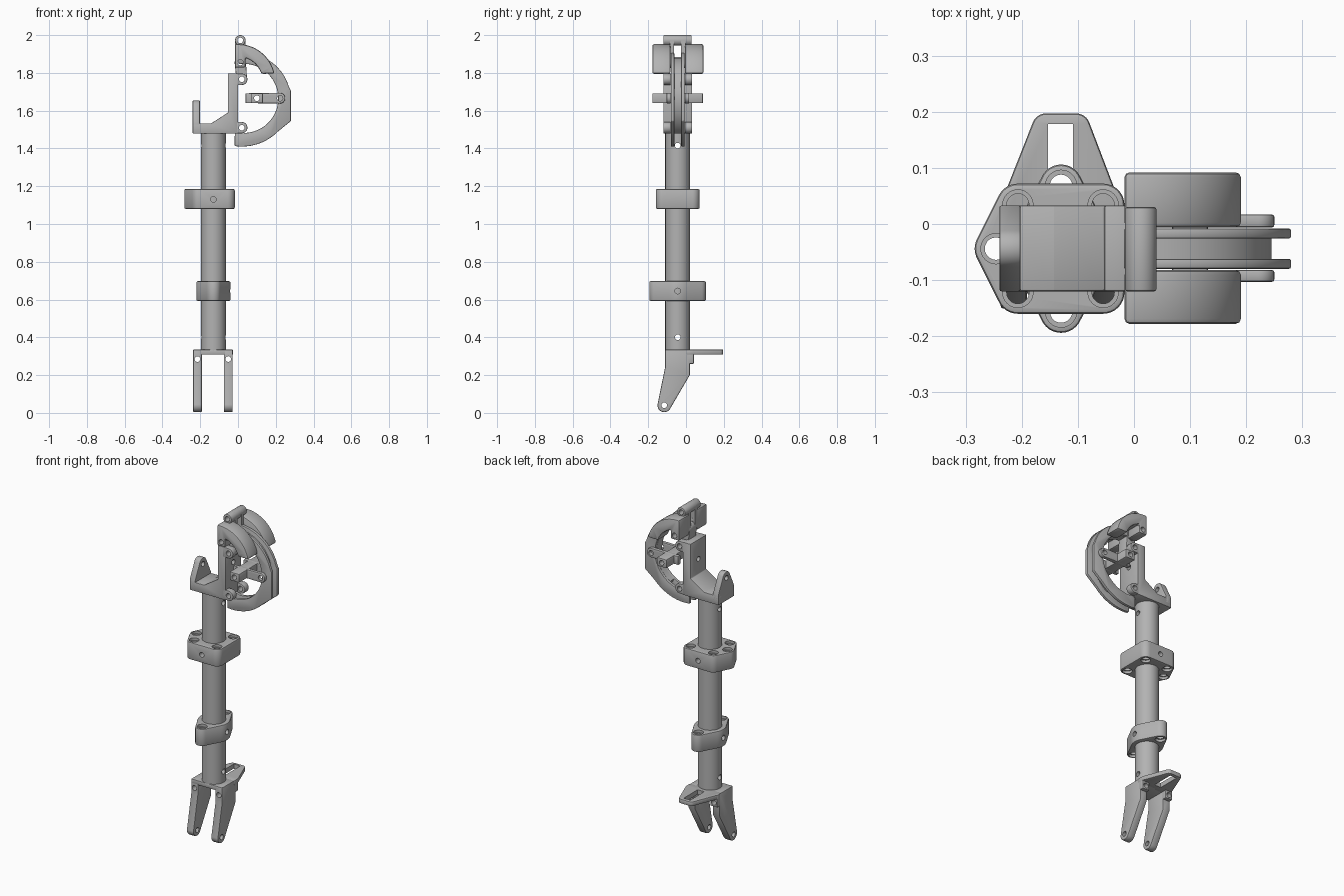
import bpy, bmesh
from math import cos, sin, radians
from mathutils import Vector
from mathutils.geometry import convex_hull_2d

cube = bpy.data.objects.get("Cube")
if cube:
    bpy.data.objects.remove(cube)

grey = bpy.data.materials.new("plain_grey")
grey.use_nodes = True
GREY = (0.45, 0.45, 0.45, 1)
grey.diffuse_color = GREY
grey.node_tree.nodes["Principled BSDF"].inputs["Base Color"].default_value = GREY

CX, CY = -0.13, -0.044      # tube axis
HOLE = 0.015


def arc(u, v, r, a, b, n=20):
    return [(u + r * cos(radians(a + (b - a) * i / n)),
             v + r * sin(radians(a + (b - a) * i / n))) for i in range(n + 1)]


def circle(u, v, r, n=32):
    return arc(u, v, r, 0, 360, n)[:-1]


def hull(*groups):
    pts = [p for g in groups for p in g]
    return [pts[i] for i in convex_hull_2d([Vector(p) for p in pts])]


def rect(u0, u1, v0, v1):
    return [(u0, v0), (u1, v0), (u1, v1), (u0, v1)]


def prism(name, pts, axis, lo, hi, bevel=0.0):
    """Extrude a 2D outline along x, y or z; bevel its edges."""
    place = {"x": lambda u, v, w: (w, u, v), "y": lambda u, v, w: (u, w, v),
             "z": lambda u, v, w: (u, v, w)}[axis]
    bm = bmesh.new()
    face = bm.faces.new([bm.verts.new(place(u, v, lo)) for u, v in pts])
    out = bmesh.ops.extrude_face_region(bm, geom=[face])["geom"]
    shift = Vector(place(0, 0, hi - lo))
    bmesh.ops.translate(bm, vec=shift, verts=[g for g in out if isinstance(g, bmesh.types.BMVert)])
    bmesh.ops.recalc_face_normals(bm, faces=bm.faces)
    mesh = bpy.data.meshes.new(name)
    bm.to_mesh(mesh)
    bm.free()
    mesh.materials.append(grey)
    ob = bpy.data.objects.new(name, mesh)
    bpy.context.collection.objects.link(ob)
    if bevel:
        mod = ob.modifiers.new("bevel", "BEVEL")
        mod.width, mod.segments = bevel, 2
        mod.limit_method, mod.angle_limit = "ANGLE", radians(35)
        mod.use_clamp_overlap = False
        apply(ob, mod)
    return ob


def apply(ob, mod):
    bpy.context.view_layer.objects.active = ob
    bpy.ops.object.modifier_apply(modifier=mod.name)


def cut(ob, pts, axis, lo=-1.0, hi=3.0):
    cutter = prism("cutter", pts, axis, lo, hi)
    cutter.hide_render = True
    mod = ob.modifiers.new("cut", "BOOLEAN")
    mod.operation, mod.solver, mod.object = "DIFFERENCE", "EXACT", cutter
    apply(ob, mod)
    bpy.data.objects.remove(cutter)


def drill(ob, axis, *centres, r=HOLE):
    for u, v in centres:
        cut(ob, circle(u, v, r, 20), axis)


# Main tube with cross holes near both ends
tube = prism("tube", circle(CX, CY, 0.066, 48), "z", 0.32, 1.49)
drill(tube, "x", (CY, 0.4), (CY, 1.415))

# Fork at the foot
arm = [(-0.11, 0.335), (-0.11, 0.245)] + arc(-0.115, 0.04, 0.036, 172, 328) + [(0.02, 0.2), (0.02, 0.335)]
for side, x0 in (("right", -0.238), ("left", -0.075)):
    fork = prism(side + "_fork_arm", arm, "x", x0, x0 + 0.047, 0.006)
    drill(fork, "x", (-0.115, 0.04))
    drill(fork, "y", (x0 + 0.0235, 0.285))
    lug = prism(side + "_fork_lug", rect(x0, x0 + 0.047, 0.26, 0.335), "y", 0.01, 0.042, 0.005)
    drill(lug, "y", (x0 + 0.0235, 0.285))
prism("fork_bridge", rect(-0.236, -0.03, -0.11, 0.02), "z", 0.308, 0.335, 0.004)
plate = prism("fork_rear_plate", hull(rect(-0.236, -0.026, 0, 0.04), circle(-0.157, 0.172, 0.025),
                                      circle(-0.103, 0.172, 0.025)), "z", 0.308, 0.336, 0.006)
cut(plate, rect(-0.153, -0.109, 0.045, 0.178), "z")

# Lower collar: round body with a bolt lobe in front and behind
lobes = [(CX, CY - 0.112), (CX, CY + 0.112)]
low = prism("lower_collar", hull(circle(CX, CY, 0.09, 48), *[circle(u, v, 0.038) for u, v in lobes]),
            "z", 0.593, 0.697, 0.007)
drill(low, "z", *lobes, r=0.02)
for u, v in lobes:
    cut(low, circle(u, v, 0.028), "z", 0.682)
    cut(low, circle(u, v, 0.028), "z", -1, 0.608)
drill(low, "x", (CY, 0.645))

# Upper collar: five bolt positions
bolts = [(x, CY + s * 0.078) for x in (-0.207, -0.055) for s in (-1, 1)] + [(-0.246, CY)]
up = prism("upper_collar", hull(*[circle(u, v, 0.038) for u, v in bolts]), "z", 1.08, 1.185, 0.007)
drill(up, "z", *bolts, r=0.02)
for u, v in bolts:
    cut(up, circle(u, v, 0.027), "z", 1.17)
    cut(up, circle(u, v, 0.027), "z", -1, 1.095)
drill(up, "y", (CX, 1.13))

# Bracket on top of the tube, with column and ear
Y0, Y1 = -0.12, 0.033
bracket = prism("bracket", [(-0.24, 1.478), (0.0, 1.478), (0.0, 1.797), (-0.053, 1.797), (-0.053, 1.59),
                            (-0.143, 1.532), (-0.24, 1.532)], "y", Y0, Y1, 0.004)
drill(bracket, "x", (CY, 1.68))
ear = prism("bracket_ear", hull(rect(Y0, Y1, 1.5, 1.54), circle(CY, 1.618, 0.035)),
            "x", -0.24, -0.202, 0.004)
drill(ear, "x", (CY, 1.615))

# Paired hinge lugs on the column
for level, z in (("lower", 1.51), ("upper", 1.766)):
    for side, a, b in (("front", Y0, -0.082), ("rear", -0.006, Y1)):
        lug = prism(f"{level}_{side}_lug", hull(circle(0.02, z, 0.03), rect(-0.02, 0, z - 0.03, z + 0.03)),
                    "y", a, b, 0.004)
        drill(lug, "y", (0.02, z))

# Curved guide: two flanges with a recessed core between them
inner = arc(0.03, 1.665, 0.183, 98, -90, 40)
outline = (arc(0.02, 1.68, 0.27, -98, -45) + [(0.28, 1.545), (0.28, 1.705)]
           + arc(0.03, 1.655, 0.25, 16, 98) + inner + [(-0.017, 1.495)])
for side, a, b in (("front", -0.08, -0.062), ("rear", -0.026, -0.008)):
    flange = prism(side + "_guide_flange", outline, "y", a, b, 0.004)
    drill(flange, "y", (0.02, 1.51))
prism("guide_core", arc(0.03, 1.665, 0.215, -60, 98, 40) + arc(0.03, 1.665, 0.183, 98, -60, 40),
      "y", -0.064, -0.024)

# Cross bar inside the guide
bar = prism("cross_bar", rect(0.068, 0.132, 1.64, 1.692), "y", -0.178, 0.09, 0.005)
drill(bar, "y", (0.1, 1.666))
for side, a, b in (("front", -0.103, -0.082), ("rear", -0.006, 0.017)):
    link = prism(side + "_bar_link", hull(rect(0.04, 0.1, 1.64, 1.692), circle(0.222, 1.666, 0.028)),
                 "y", a, b, 0.004)
    drill(link, "y", (0.1, 1.666), (0.222, 1.666))

# Pair of curved pads
pad_outline = ([(-0.017, 1.952)] + arc(0, 1.755, 0.197, 90, 12) + arc(0, 1.755, 0.13, 18, 72)
               + [(0.04, 1.828), (-0.017, 1.828)])
for side, a, b in (("front", -0.178, -0.082), ("rear", -0.006, 0.092)):
    pad = prism(side + "_pad", pad_outline, "y", a, b, 0.009)
    drill(pad, "y", (0.012, 1.855))

# Knuckle chain running up to the top
knuckle = prism("top_knuckle", circle(0.012, 1.972, 0.028), "y", Y0, 0.03, 0.004)
drill(knuckle, "y", (0.012, 1.972))
for side, a, b in (("front", -0.085, -0.064), ("rear", -0.026, -0.003)):
    strap = prism(side + "_top_strap", hull(circle(0.012, 1.972, 0.028), circle(0.012, 1.855, 0.028)), "y", a, b)
    drill(strap, "y", (0.012, 1.972), (0.012, 1.855))
link = prism("knuckle_link", hull(circle(0.012, 1.855, 0.03), circle(0.02, 1.766, 0.028)),
             "y", -0.08, -0.008, 0.004)
drill(link, "y", (0.012, 1.855), (0.02, 1.766))

# Smooth round faces, keep hard edges
bpy.ops.object.select_all(action="DESELECT")
for ob in bpy.context.scene.objects:
    if ob.type == "MESH":
        ob.select_set(True)
        bpy.context.view_layer.objects.active = ob
bpy.ops.object.shade_smooth_by_angle(angle=radians(30))
